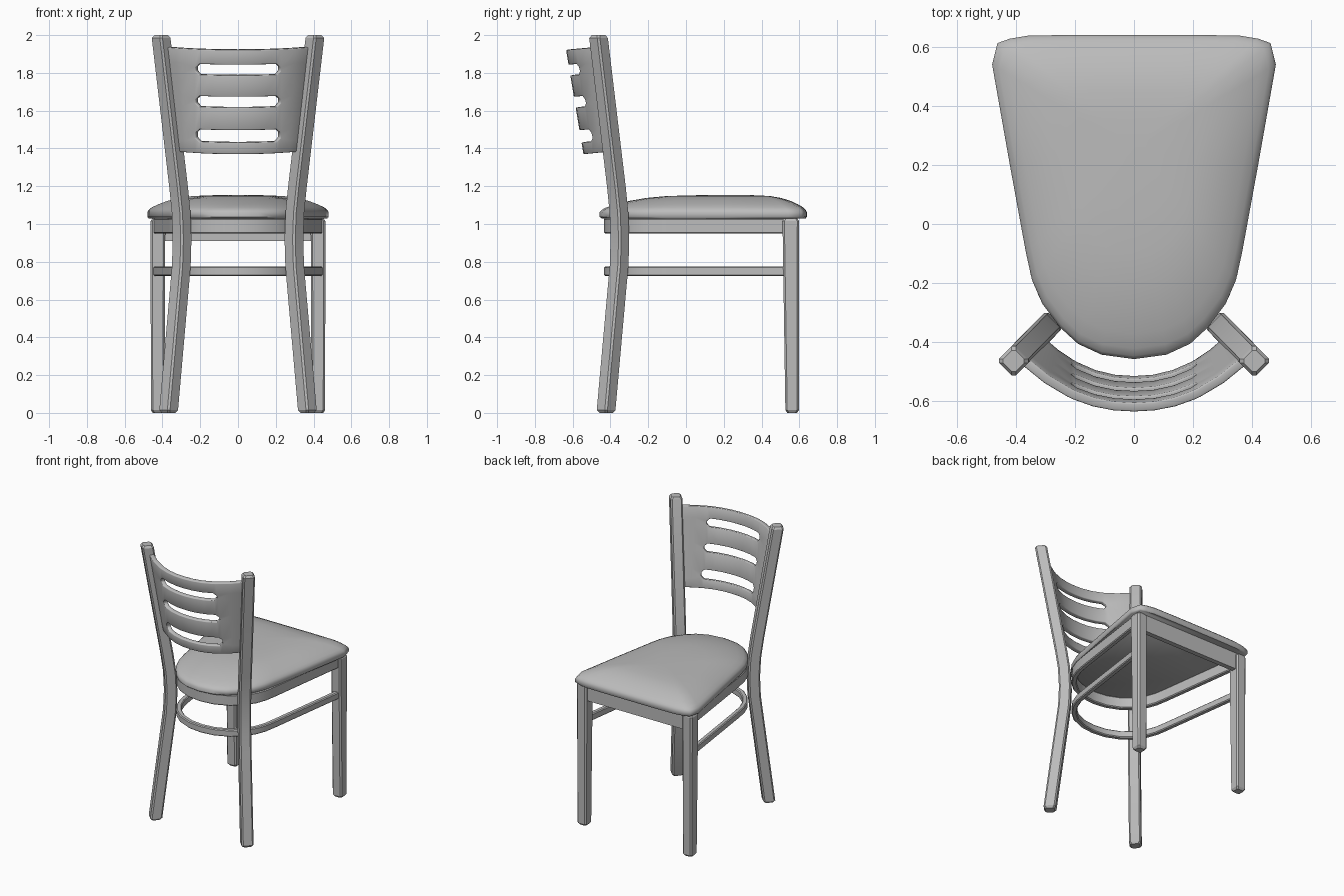
import bpy, bmesh, math
from mathutils import Vector

cube = bpy.data.objects.get("Cube")
if cube:
    bpy.data.objects.remove(cube)

grey = bpy.data.materials.new("plain_grey")
grey.use_nodes = True
COLOUR = (0.5, 0.5, 0.5, 1)
grey.diffuse_color = COLOUR
grey.node_tree.nodes["Principled BSDF"].inputs["Base Color"].default_value = COLOUR


def finish(name, bm, angle=30):
    bmesh.ops.recalc_face_normals(bm, faces=bm.faces)
    mesh = bpy.data.meshes.new(name)
    bm.to_mesh(mesh)
    bm.free()
    mesh.materials.append(grey)
    obj = bpy.data.objects.new(name, mesh)
    bpy.context.collection.objects.link(obj)
    bpy.ops.object.select_all(action='DESELECT')
    obj.select_set(True)
    bpy.context.view_layer.objects.active = obj
    bpy.ops.object.shade_smooth_by_angle(angle=math.radians(angle))
    return obj


def loft(name, rings, angle=30):
    """Skin a row of matching closed rings and cap both ends."""
    bm = bmesh.new()
    rows = [[bm.verts.new(p) for p in ring] for ring in rings]
    n = len(rows[0])
    for a, b in zip(rows, rows[1:]):
        for i in range(n):
            j = (i + 1) % n
            bm.faces.new((a[i], a[j], b[j], b[i]))
    bm.faces.new(rows[0])
    bm.faces.new(rows[-1])
    return finish(name, bm, angle)


def square_ring(centre, hx, hy, turn=0, cut=0.01):
    """Horizontal chamfered rectangle."""
    pts = []
    for sx, sy in ((1, 1), (-1, 1), (-1, -1), (1, -1)):
        pair = [(sx * hx, sy * (hy - cut)), (sx * (hx - cut), sy * hy)]
        pts += pair if sx * sy > 0 else pair[::-1]
    c, s = math.cos(turn), math.sin(turn)
    x0, y0, z0 = centre
    return [(x0 + x * c - y * s, y0 + x * s + y * c, z0) for x, y in pts]


def post(name, path, sizes, turn=0):
    """Square tube along a path with chamfered ends."""
    rings = [square_ring(p, hx, hy, turn) for p, (hx, hy) in zip(path, sizes)]
    ends = []
    for p, (hx, hy), dz in ((path[0], sizes[0], 1), (path[-1], sizes[-1], -1)):
        ends.append(square_ring(p, hx - 0.01, hy - 0.01, turn))
        rings[0 if dz > 0 else -1] = square_ring((p[0], p[1], p[2] + 0.015 * dz), hx, hy, turn)
    return loft(name, [ends[0]] + rings + [ends[1]])


def mirrored(half):
    """Right half of an outline, front to back centre, made symmetrical."""
    return half + [(-x, y) for x, y in reversed(half) if x > 0]


def u_rail(name, half, low, high, thick):
    """Flat bar following an open U in plan."""
    pts = [Vector(p) for p in mirrored(half)]
    rings = []
    for i, p in enumerate(pts):
        d = (pts[min(i + 1, len(pts) - 1)] - pts[max(i - 1, 0)]).normalized()
        q = p + Vector((d.y, -d.x)) * thick
        r = 0.006
        m, k = p.lerp(q, r / thick), p.lerp(q, 1 - r / thick)
        rings.append([(*p, low + r), (*m, low), (*k, low), (*q, low + r),
                      (*q, high - r), (*k, high), (*m, high), (*p, high - r)])
    return loft(name, rings, 40)


# Legs: rear posts bend outward on the diagonal, front legs taper
for side, word in ((1, "left"), (-1, "right")):
    path = [(0.367, -0.423, 0), (0.312, -0.367, 0.64), (0.3, -0.354, 0.78), (0.296, -0.35, 0.92),
            (0.301, -0.355, 1.06), (0.315, -0.369, 1.2), (0.407, -0.463, 2)]
    post("back_post_" + word, [(side * x, y, z) for x, y, z in path],
         [(0.04, 0.04)] * len(path), math.pi / 4)
    post("front_leg_" + word, [(side * 0.424, 0.562, 0), (side * 0.424, 0.555, 1.03)],
         [(0.037, 0.036), (0.039, 0.044)])

# Rails under the seat
u_half = [(0.447, 0.52), (0.365, -0.08), (0.35, -0.17), (0.322, -0.245), (0.27, -0.32),
          (0.2, -0.38), (0.1, -0.422), (0, -0.434)]
u_rail("seat_apron", u_half, 0.95, 1.03, 0.035)
u_rail("lower_stretcher", u_half, 0.725, 0.775, 0.035)
bm = bmesh.new()
bmesh.ops.create_cube(bm, size=1)
for v in bm.verts:
    v.co = (v.co.x * 0.8, 0.565 + v.co.y * 0.035, 0.97 + v.co.z * 0.12)
finish("front_apron", bm)

# Padded seat: shrinking copies of one outline
seat_half = [(0, 0.64), (0.2, 0.64), (0.36, 0.637), (0.42, 0.627), (0.462, 0.612), (0.48, 0.54),
             (0.42, 0.2), (0.365, -0.1), (0.345, -0.19), (0.31, -0.27), (0.25, -0.35),
             (0.19, -0.405), (0.11, -0.442), (0, -0.457)]
outline = mirrored(seat_half)
mid = 0.25
layers = [(0.985, 1.03), (1, 1.038), (1, 1.062), (0.985, 1.075), (0.95, 1.088), (0.88, 1.104),
          (0.78, 1.122), (0.65, 1.138), (0.5, 1.148), (0.3, 1.152), (0.1, 1.154)]
loft("seat_cushion", [[(x * s, mid + (y - mid) * s, z) for x, y in outline] for s, z in layers], 50)

# Curved backrest panel with three slots
slots = [(1.445, 1.51), (1.63, 1.687), (1.8, 1.857)]
levels = [1.383] + [z for pair in slots for z in pair] + [1.935]
inner = [0, 0.07, 0.14, 0.205, 0.225]
bm = bmesh.new()
rows = []
for r, level in enumerate(levels):
    t = (level - levels[0]) / (levels[-1] - levels[0])
    width = 0.325 + 0.06 * t
    half = inner + [(width + 0.225) / 2, width]
    row = []
    for x in [-x for x in reversed(half[1:])] + half:
        z = level
        if abs(x) == 0.225 and 0 < r < len(levels) - 1:
            z += 0.018 if r % 2 else -0.018
        bow = 1 - (abs(x) / width) ** 2.2
        t2 = (z - levels[0]) / (levels[-1] - levels[0])
        y = -0.405 - 0.067 * t2 - (0.138 + 0.025 * t2) * bow
        row.append(bm.verts.new((x, y, z - 0.014 * bow)))
    rows.append(row)
for r in range(len(rows) - 1):
    for c in range(len(rows[0]) - 1):
        a, b, d, e = rows[r][c], rows[r][c + 1], rows[r + 1][c + 1], rows[r + 1][c]
        if r % 2 and max(abs(a.co.x), abs(b.co.x)) < 0.23:
            continue
        bm.faces.new((a, b, d, e))
panel = finish("backrest_panel", bm, 35)
# Face normals may point either way, so give the panel its depth towards the seat
front = panel.data.polygons[0].normal.y < 0
solid = panel.modifiers.new("thickness", 'SOLIDIFY')
solid.thickness = 0.03
solid.offset = -1 if front else 1
edge = panel.modifiers.new("soft_edge", 'BEVEL')
edge.width = 0.005
edge.segments = 2
edge.limit_method = 'ANGLE'
edge.angle_limit = math.radians(50)
